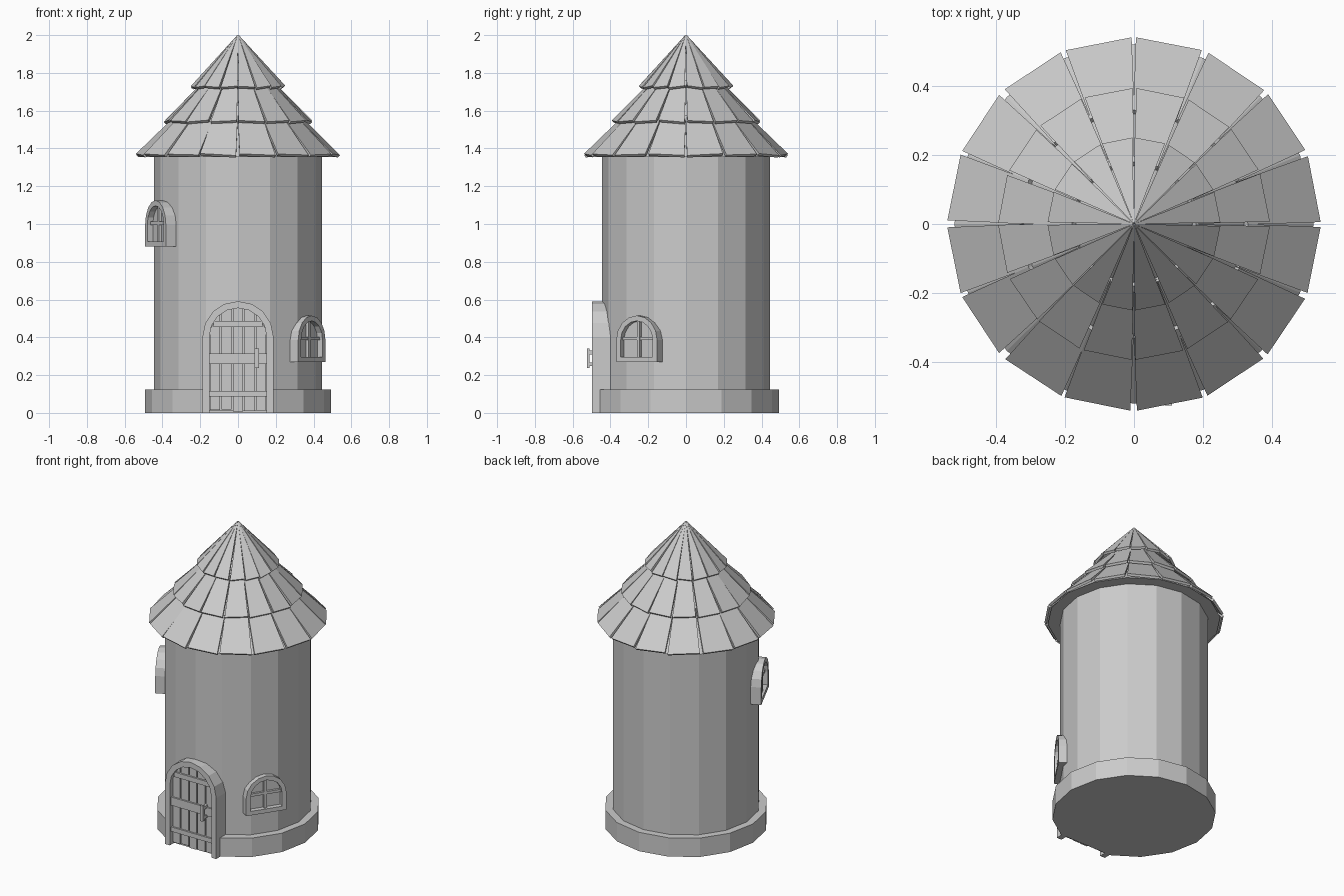
import bpy, bmesh, math, random
from mathutils import Matrix, Vector

random.seed(4)
if "Cube" in bpy.data.objects:
    bpy.data.objects.remove(bpy.data.objects["Cube"])

SIDES = 16
STEP = 2 * math.pi / SIDES

stone = bpy.data.materials.new("plain_grey")
stone.use_nodes = True
GREY = (0.6, 0.6, 0.6, 1)
stone.diffuse_color = GREY
stone.node_tree.nodes["Principled BSDF"].inputs["Base Color"].default_value = GREY


def make(name, bm, turn=0.0):
    """Turn a bmesh into a flat-shaded object, spun about the tower axis."""
    bmesh.ops.recalc_face_normals(bm, faces=bm.faces)
    bm.transform(Matrix.Rotation(turn, 4, "Z"))
    mesh = bpy.data.meshes.new(name)
    bm.to_mesh(mesh)
    bm.free()
    mesh.materials.append(stone)
    obj = bpy.data.objects.new(name, mesh)
    bpy.context.collection.objects.link(obj)
    return obj


def add_prism(bm, outline, front, back):
    """Extrude an x-z outline along y."""
    a = [bm.verts.new((x, -front, z)) for x, z in outline]
    b = [bm.verts.new((x, -back, z)) for x, z in outline]
    bm.faces.new(a)
    bm.faces.new(b[::-1])
    for i in range(len(a)):
        j = (i + 1) % len(a)
        bm.faces.new((a[i], b[i], b[j], a[j]))


def rect(x0, x1, z0, z1):
    return [(x0, z0), (x1, z0), (x1, z1), (x0, z1)]


def arch(half, bottom, spring, segments=8):
    """Outline from bottom right, over the round top, to bottom left."""
    pts = [(half, bottom)]
    for i in range(segments + 1):
        t = math.pi * i / segments
        pts.append((half * math.cos(t), spring + half * math.sin(t)))
    return pts + [(-half, bottom)]


def add_frame(bm, outer, inner, front, back, closed):
    """Sweep a rectangular section between two matching outlines."""
    rings = [[bm.verts.new((o[0], -d, o[1])) for o, d in
              ((p, front), (q, front), (q, back), (p, back))]
             for p, q in zip(outer, inner)]
    n = len(rings)
    for i in range(n if closed else n - 1):
        a, b = rings[i], rings[(i + 1) % n]
        for k in range(4):
            m = (k + 1) % 4
            bm.faces.new((a[k], a[m], b[m], b[k]))
    if not closed:
        bm.faces.new(rings[0])
        bm.faces.new(rings[-1][::-1])


def lathe(name, profile):
    """Stacked polygon rings, closed at both ends."""
    bm = bmesh.new()
    rings = [[bm.verts.new((r * math.cos(i * STEP), r * math.sin(i * STEP), z))
              for i in range(SIDES)] for r, z in profile]
    for a, b in zip(rings, rings[1:]):
        for i in range(SIDES):
            j = (i + 1) % SIDES
            bm.faces.new((a[i], a[j], b[j], b[i]))
    bm.faces.new(rings[0][::-1])
    bm.faces.new(rings[-1])
    return make(name, bm)


# Tower body
lathe("wall", [(0.445, 0.02), (0.445, 1.4)])
base = lathe("base_plinth", [(0.492, 0), (0.492, 0.125)])
lathe("roof_core", [(0.52, 1.356), (0.345, 1.53), (0.2, 1.7), (0.01, 1.965)])

# Doorway notch in the plinth
bm = bmesh.new()
add_prism(bm, rect(-0.16, 0.16, -0.1, 0.3), 0.6, 0.452)
cutter = make("doorway_cutter", bm)
cutter.hide_render = True
cutter.hide_viewport = True
notch = base.modifiers.new("doorway", "BOOLEAN")
notch.operation = "DIFFERENCE"
notch.solver = "EXACT"
notch.object = cutter

# Roof shingles: three tiers of slightly uneven plates
THICK = 0.016
for tier, r0, z0, r1, z1 in (("lower", 0.54, 1.368, 0.33, 1.575),
                             ("middle", 0.393, 1.545, 0.18, 1.76),
                             ("upper", 0.25, 1.727, 0.004, 2.0)):
    bm = bmesh.new()
    slope = Vector((z1 - z0, r0 - r1)).normalized() * THICK
    for i in range(SIDES):
        mid = (i + 0.5) * STEP + random.uniform(-0.01, 0.01)
        half = STEP / 2
        lift = random.choice((-1, 1)) * random.uniform(0.002, 0.006)
        top, low = [], []
        for r, z, s, tilt in ((r0, z0, -0.92, lift), (r0, z0, 0.92, -lift),
                              (r1, z1, 1, 0), (r1, z1, -1, 0)):
            a = mid + s * half
            c, w = math.cos(a), math.sin(a)
            top.append(bm.verts.new((r * c, r * w, z + tilt)))
            q = max(r - slope.x, 0.001)
            low.append(bm.verts.new((q * c, q * w, z + tilt - slope.y)))
        bm.faces.new(top)
        bm.faces.new(low[::-1])
        for k in range(4):
            m = (k + 1) % 4
            bm.faces.new((top[k], low[k], low[m], top[m]))
    make(tier + "_roof_shingles", bm)

# Door frame and backing
SPRING = 0.403
INNER = 0.152
bm = bmesh.new()
add_frame(bm, arch(0.188, 0, SPRING), arch(INNER, 0, SPRING), 0.497, 0.4, False)
make("door_frame", bm)
bm = bmesh.new()
add_prism(bm, arch(INNER + 0.01, 0.012, SPRING), 0.46, 0.4)
make("door_backing", bm)

# Door planks, trimmed to the arch
bm = bmesh.new()
PLANKS = 5
width = 2 * INNER / PLANKS
for i in range(PLANKS):
    x0 = -INNER + i * width + 0.004
    x1 = x0 + width - 0.008
    top = [(x, SPRING + math.sqrt(max(INNER ** 2 - x * x, 0)))
           for x in (x1, (x0 + x1) / 2, x0)]
    foot = random.uniform(0.006, 0.02)
    add_prism(bm, [(x0, foot), (x1, foot)] + top, 0.472, 0.45)
make("door_planks", bm)

# Door crossbars
bm = bmesh.new()
for half, z0, z1 in ((0.13, 0.455, 0.487), (INNER, 0.26, 0.315), (INNER, 0.087, 0.117)):
    add_prism(bm, rect(-half, half, z0, z1), 0.483, 0.455)
make("door_crossbars", bm)

# Door handle: grip on two stubs
bm = bmesh.new()
add_prism(bm, rect(0.088, 0.11, 0.237, 0.34), 0.525, 0.51)
for z in (0.247, 0.31):
    add_prism(bm, rect(0.09, 0.108, z, z + 0.02), 0.515, 0.465)
make("door_handle", bm)


def window(name, angle, bottom, out):
    """Arched window with recessed pane and crossing bars."""
    turn = math.radians(angle + 90)
    spring = bottom + 0.115
    bm = bmesh.new()
    add_frame(bm, arch(0.13, bottom, spring),
              arch(0.102, bottom + 0.027, spring), out, out - 0.1, True)
    make(name + "_frame", bm, turn)
    bm = bmesh.new()
    add_prism(bm, arch(0.105, bottom + 0.02, spring), out - 0.032, out - 0.1)
    make(name + "_pane", bm, turn)
    bm = bmesh.new()
    add_prism(bm, rect(-0.009, 0.009, bottom + 0.02, spring + 0.102), out - 0.015, out - 0.05)
    add_prism(bm, rect(-0.102, 0.102, spring, spring + 0.018), out - 0.017, out - 0.05)
    make(name + "_bars", bm, turn)


window("lower_window", -33.75, 0.27, 0.47)
window("upper_window", 205, 0.88, 0.482)
